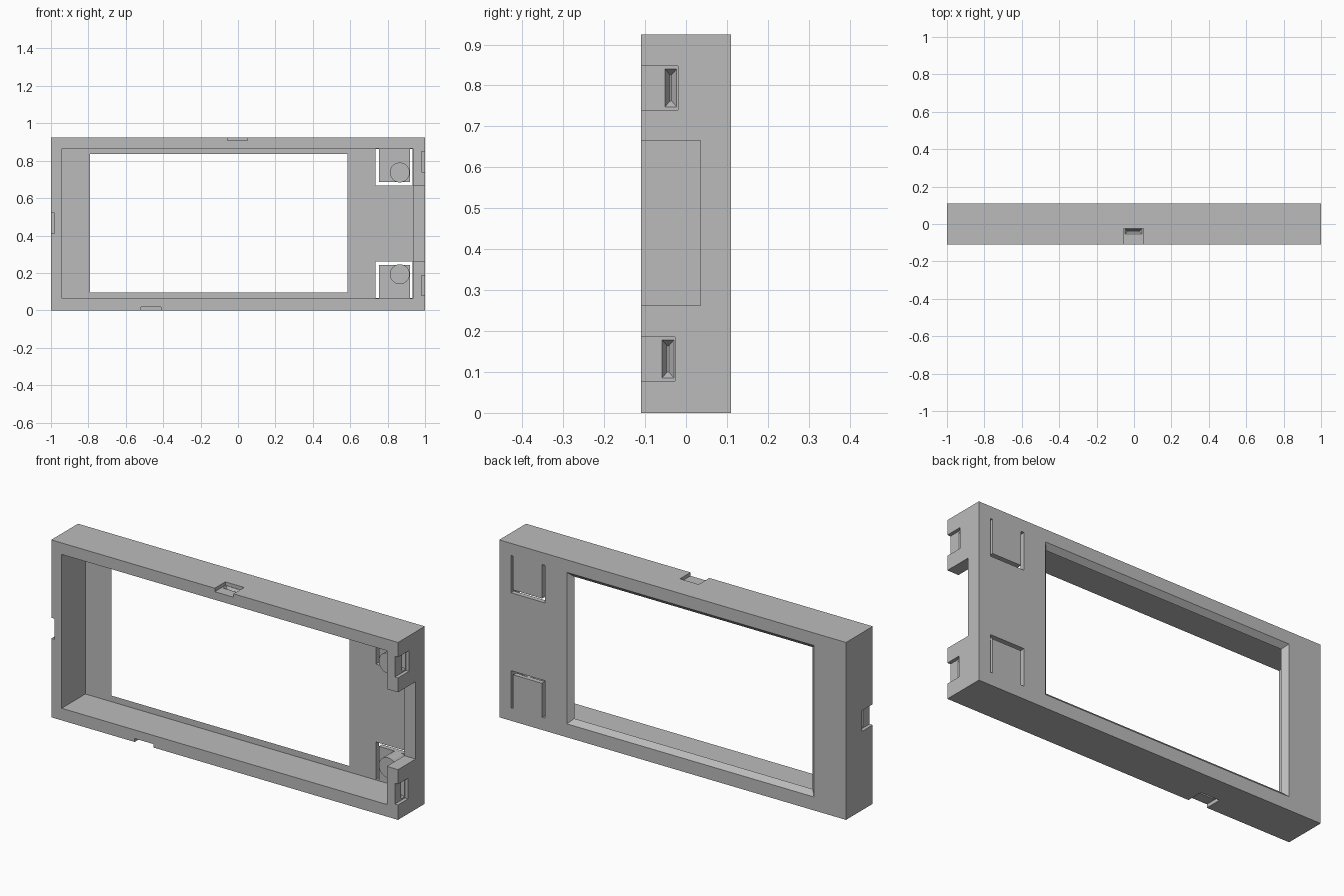
import bpy
import bmesh
from math import radians
from mathutils import Vector, Matrix

cube = bpy.data.objects.get("Cube")
if cube:
    bpy.data.objects.remove(cube, do_unlink=True)

HEIGHT = 0.925
FRONT, BACK = -0.11, 0.11
FLOOR = 0.085          # inner face of the thin back panel

grey = bpy.data.materials.new("plain grey")
grey.use_nodes = True
colour = (0.5, 0.5, 0.5, 1)
grey.diffuse_color = colour
grey.node_tree.nodes["Principled BSDF"].inputs["Base Color"].default_value = colour


def loft(name, rect_a, w_a, rect_b, w_b, frame=None):
    """Solid between two rectangles (u0, u1, v0, v1) at heights w_a and w_b."""
    bm = bmesh.new()
    rings = []
    for (u0, u1, v0, v1), w in ((rect_a, w_a), (rect_b, w_b)):
        corners = ((u0, v0), (u1, v0), (u1, v1), (u0, v1))
        rings.append([bm.verts.new((u, v, w)) for u, v in corners])
    low, high = rings
    bm.faces.new(low)
    bm.faces.new(high)
    for i in range(4):
        j = (i + 1) % 4
        bm.faces.new((low[i], low[j], high[j], high[i]))
    if frame:
        bm.transform(frame)
    bmesh.ops.recalc_face_normals(bm, faces=bm.faces)
    mesh = bpy.data.meshes.new(name)
    bm.to_mesh(mesh)
    bm.free()
    mesh.materials.append(grey)
    obj = bpy.data.objects.new(name, mesh)
    bpy.context.collection.objects.link(obj)
    return obj


def axes(u, v, w, origin=(0, 0, 0)):
    m = Matrix((u, v, w)).transposed().to_4x4()
    m.translation = Vector(origin)
    return m


X, Y, Z = (1, 0, 0), (0, 1, 0), (0, 0, 1)
FACING_BACK = axes(X, Z, Y)    # u = x, v = z, w = y


def cut(cutter):
    cutter.hide_render = True
    mod = frame.modifiers.new("cut", "BOOLEAN")
    mod.operation = "DIFFERENCE"
    mod.solver = "EXACT"
    mod.object = cutter
    bpy.context.view_layer.objects.active = frame
    bpy.ops.object.modifier_apply(modifier=mod.name)
    bpy.data.objects.remove(cutter, do_unlink=True)


def cut_box(x0, x1, z0, z1, y0, y1):
    rect = (x0, x1, z0, z1)
    cut(loft("cutter", rect, y0, rect, y1, FACING_BACK))


# Outer shell with an open front
outline = (-1, 1, 0, HEIGHT)
frame = loft("bezel_frame", outline, FRONT, outline, BACK, FACING_BACK)
cut_box(-0.94, 0.935, 0.063, 0.865, -0.2, FLOOR)

# Window flaring outward through the back panel
def window(grow):
    return (-0.79 - grow, 0.585 + grow, 0.095 - grow, 0.835 + grow)


cut(loft("cutter", window(-0.005), FLOOR - 0.005, window(0.035), BACK + 0.01, FACING_BACK))

# Notch in the side wall
cut_box(0.9, 1.1, 0.262, 0.665, -0.2, 0.035)

# Slots around the two spring tabs, each with a round button
for place, root, sign in (("upper", 0.862, -1), ("lower", 0.066, 1)):
    end = root + sign * 0.195
    lip = end - sign * 0.018
    side = sorted((root, end))
    cut_box(0.735, 0.753, *side, 0.06, 0.2)
    cut_box(0.92, 0.932, *side, 0.06, 0.2)
    cut_box(0.735, 0.932, *sorted((lip, end)), 0.06, 0.2)
    z = 0.737 if sign < 0 else 0.193
    bpy.ops.mesh.primitive_cylinder_add(vertices=48, radius=0.053, depth=0.09,
                                        location=(0.865, 0.045, z),
                                        rotation=(radians(90), 0, 0))
    button = bpy.context.object
    button.name = place + "_button"
    button.data.materials.append(grey)
    bpy.ops.object.shade_smooth_by_angle(angle=radians(30))


# Shallow catch recesses in the outer walls, each with a tapered pocket
def catch(centre, u, w, origin, back):
    m = axes(u, Y, w, origin)
    deep = -0.018
    recess = (centre - 0.054, centre + 0.054, -0.2, back)
    cut(loft("cutter", recess, deep, recess, 0.05, m))
    mouth = (centre - 0.047, centre + 0.047, back - 0.032, back - 0.002)
    tip = (centre - 0.032, centre + 0.032, back - 0.019, back - 0.015)
    cut(loft("cutter", tip, deep - 0.02, mouth, deep + 0.001, m))


catch(0.794, Z, X, (1, 0, 0), -0.02)
catch(0.132, Z, X, (1, 0, 0), -0.027)
catch(0.465, Z, (-1, 0, 0), (-1, 0, 0), -0.023)
catch(-0.003, X, Z, (0, 0, HEIGHT), -0.023)
catch(-0.465, X, (0, 0, -1), (0, 0, 0), -0.023)
